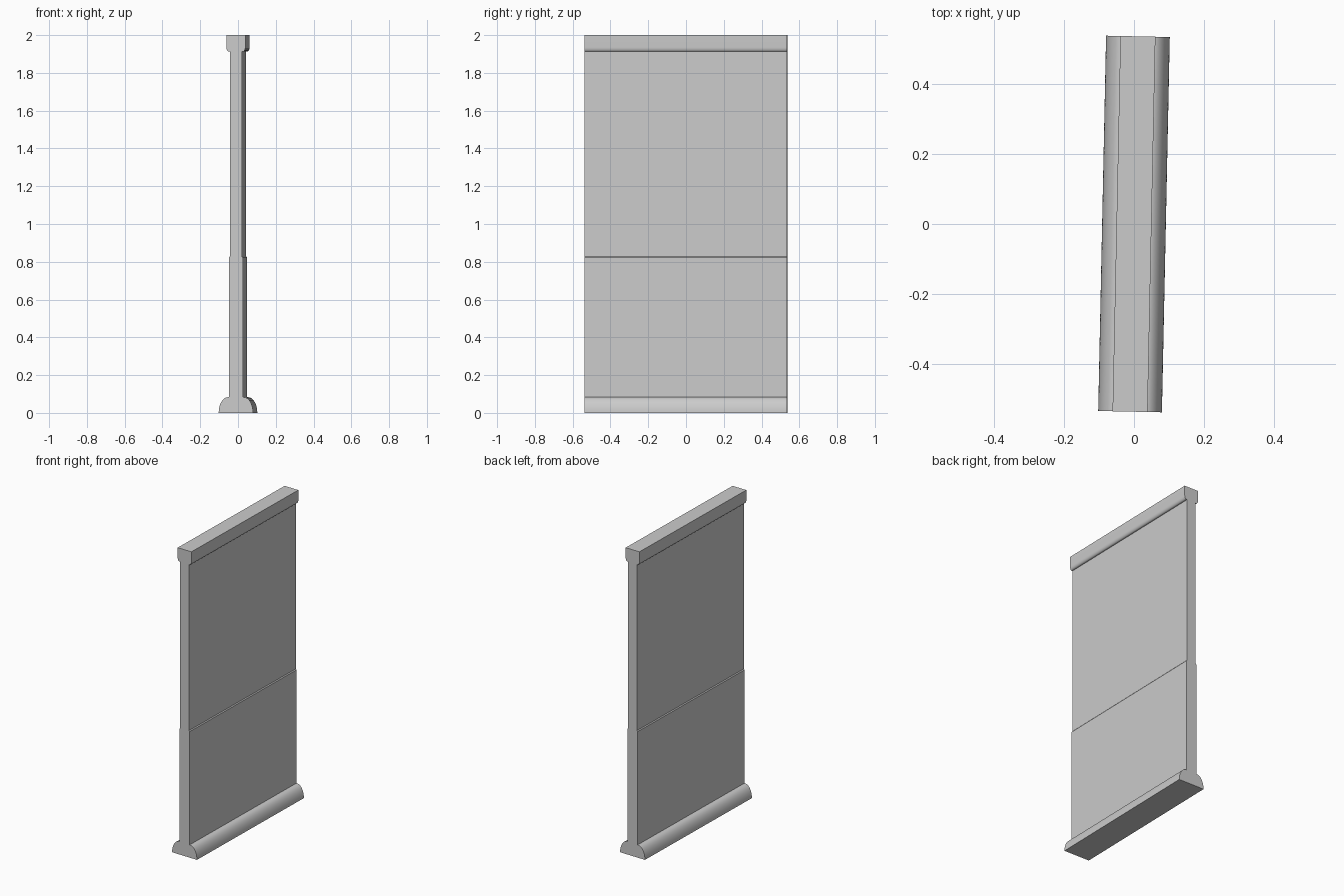
import bpy, bmesh, math
from mathutils import Matrix

cube = bpy.data.objects.get("Cube")
if cube:
    bpy.data.objects.remove(cube, do_unlink=True)

HALF_LENGTH = 0.536
TURN = math.radians(-1.2)

plaster = bpy.data.materials.new("light_grey_plaster")
plaster.use_nodes = True
grey = (0.6, 0.6, 0.6, 1)
plaster.diffuse_color = grey
plaster.node_tree.nodes["Principled BSDF"].inputs["Base Color"].default_value = grey


def arc(cx, cz, rx, rz, start, end, steps):
    """Points of an elliptical arc in the cross-section."""
    angles = [math.radians(start + (end - start) * i / steps) for i in range(steps + 1)]
    return [(cx + rx * math.cos(a), cz + rz * math.sin(a)) for a in angles]


# Half of the wall section: rounded skirting, lower wall, ledge, upper wall, cornice
half = arc(0.042, 0, 0.049, 0.083, 0, 90, 12)
half += [(0.037, 0.083), (0.037, 0.822), (0.032, 0.828), (0.032, 1.912), (0.037, 1.912)]
half += arc(0.037, 1.935, 0.013, 0.023, -75, 0, 5)
half += [(0.05, 2.0)]
section = half + [(-x, z) for x, z in reversed(half)]

# Extrude the section along the length of the wall
bm = bmesh.new()
end_face = bm.faces.new([bm.verts.new((x, -HALF_LENGTH, z)) for x, z in section])
result = bmesh.ops.extrude_face_region(bm, geom=[end_face], use_keep_orig=True)
moved = [v for v in result["geom"] if isinstance(v, bmesh.types.BMVert)]
bmesh.ops.translate(bm, verts=moved, vec=(0, 2 * HALF_LENGTH, 0))
bmesh.ops.recalc_face_normals(bm, faces=bm.faces)
bm.transform(Matrix.Rotation(TURN, 4, "Z"))

mesh = bpy.data.meshes.new("wall_panel")
bm.to_mesh(mesh)
bm.free()
mesh.materials.append(plaster)
wall = bpy.data.objects.new("wall_panel", mesh)
bpy.context.collection.objects.link(wall)

# Smooth mouldings with sharp edges kept
bpy.context.view_layer.objects.active = wall
wall.select_set(True)
bpy.ops.object.shade_smooth_by_angle(angle=math.radians(25))
